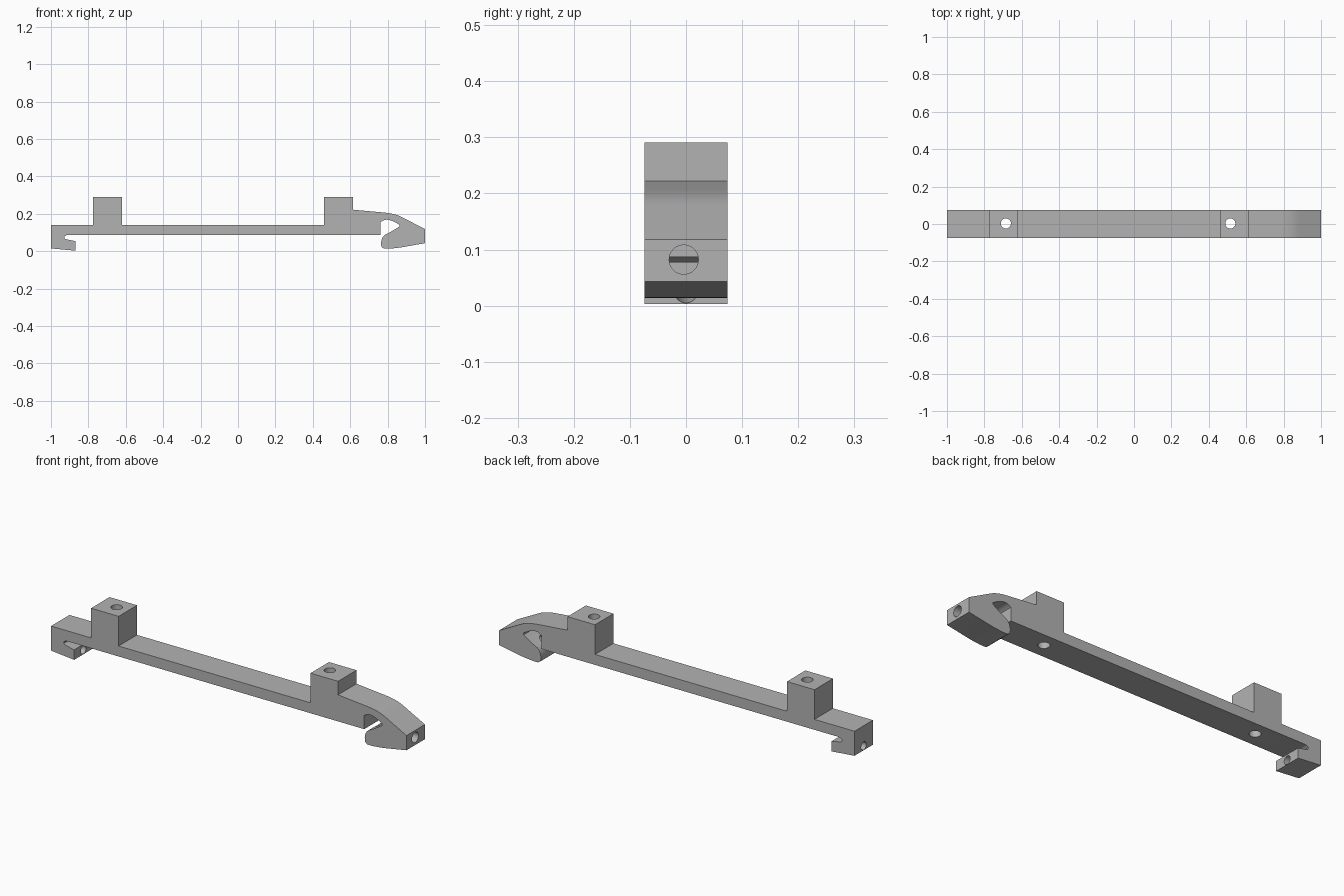
import bpy, bmesh, math
from mathutils import Vector, geometry

cube = bpy.data.objects.get("Cube")
if cube:
    bpy.data.objects.remove(cube, do_unlink=True)

HALF_WIDTH = 0.074

grey = bpy.data.materials.new("light grey")
grey.use_nodes = True
colour = (0.45, 0.45, 0.45, 1)
grey.diffuse_color = colour
grey.node_tree.nodes["Principled BSDF"].inputs["Base Color"].default_value = colour


def bend(a, ha, hb, b, steps=8):
    """Points along a smooth bend in the side profile."""
    pts = [Vector((p[0], p[1], 0)) for p in (a, ha, hb, b)]
    return [(p.x, p.y) for p in geometry.interpolate_bezier(*pts, steps)]


def extrude_profile(name, profile):
    """Side profile in x and z, extruded across the width."""
    bm = bmesh.new()
    face = bm.faces.new([bm.verts.new((x, -HALF_WIDTH, z)) for x, z in profile])
    new = bmesh.ops.extrude_face_region(bm, geom=[face])["geom"]
    verts = [v for v in new if isinstance(v, bmesh.types.BMVert)]
    bmesh.ops.translate(bm, verts=verts, vec=(0, 2 * HALF_WIDTH, 0))
    bmesh.ops.recalc_face_normals(bm, faces=bm.faces)
    mesh = bpy.data.meshes.new(name)
    bm.to_mesh(mesh)
    bm.free()
    obj = bpy.data.objects.new(name, mesh)
    bpy.context.collection.objects.link(obj)
    mesh.materials.append(grey)
    return obj


def drill(target, start, end, radius):
    """Round hole through the target from start to end."""
    start, end = Vector(start), Vector(end)
    axis = end - start
    bpy.ops.mesh.primitive_cylinder_add(
        vertices=32, radius=radius, depth=axis.length, location=(start + end) / 2,
        rotation=axis.to_track_quat("Z", "Y").to_euler())
    cutter = bpy.context.object
    cutter.name = "hole_cutter"
    cutter.data.materials.append(grey)
    mod = target.modifiers.new("hole", "BOOLEAN")
    mod.operation, mod.solver, mod.object = "DIFFERENCE", "EXACT", cutter
    bpy.context.view_layer.objects.active = target
    bpy.ops.object.modifier_apply(modifier=mod.name)
    bpy.data.objects.remove(cutter, do_unlink=True)


# Small hook on the right end, with its slot
profile = [(-1, 0.14), (-1, 0.015), (-0.87, 0.003), (-0.87, 0.054)]
profile += bend((-0.915, 0.063), (-0.935, 0.066), (-0.935, 0.085), (-0.91, 0.087), 6)
# Underside of the bar and its end
profile += [(0.762, 0.087)]
# Mouth of the large hook
profile += bend((0.762, 0.155), (0.785, 0.175), (0.81, 0.175), (0.864, 0.141))
profile += bend((0.862, 0.132), (0.83, 0.11), (0.80, 0.094), (0.785, 0.087), 5)
profile += bend((0.775, 0.077), (0.765, 0.062), (0.762, 0.04), (0.768, 0.022), 6)
# Nose and curved back of the large hook
profile += bend((0.78, 0.014), (0.80, 0.012), (0.83, 0.015), (0.87, 0.02), 5)
profile += [(1, 0.043), (1, 0.118)]
profile += bend((0.885, 0.178), (0.86, 0.192), (0.83, 0.202), (0.78, 0.207))
# Two raised blocks on top of the bar
profile += [(0.615, 0.222), (0.615, 0.291), (0.46, 0.291), (0.46, 0.14),
            (-0.62, 0.14), (-0.62, 0.291), (-0.775, 0.291), (-0.775, 0.14)]
body = extrude_profile("hooked_bar", profile)

# Upright holes through the blocks
for x in (-0.685, 0.515):
    drill(body, (x, 0.003, -0.1), (x, 0.003, 0.4), 0.027)

# Lengthwise holes through the hooks
drill(body, (0.775, -0.004, 0.082), (1.1, -0.004, 0.082), 0.026)
drill(body, (-1.05, 0, 0.042), (-0.8, 0, 0.019), 0.0205)

bpy.ops.object.select_all(action="DESELECT")
body.select_set(True)
bpy.context.view_layer.objects.active = body
bpy.ops.object.shade_smooth_by_angle(angle=math.radians(30))
